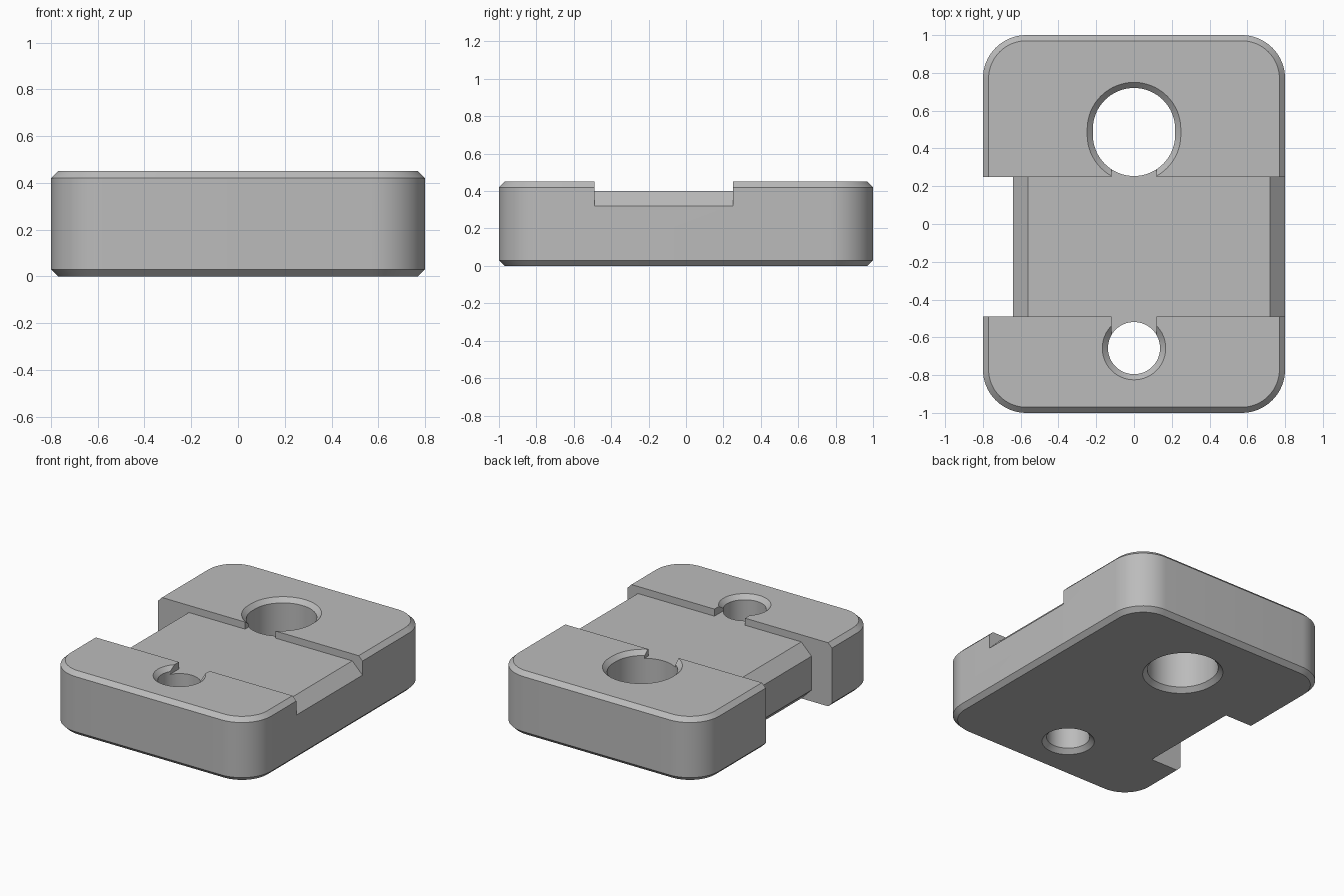
import bpy
import bmesh
import math

cube = bpy.data.objects.get("Cube")
if cube:
    bpy.data.objects.remove(cube, do_unlink=True)

HEIGHT, BEVEL = 0.45, 0.03
CORNER, STEPS = 0.23, 16
CHANNEL_FRONT, CHANNEL_BACK, FLOOR = -0.49, 0.25, 0.40

grey = bpy.data.materials.new("plain grey")
grey.use_nodes = True
colour = (0.5, 0.5, 0.5, 1)
grey.diffuse_color = colour
grey.node_tree.nodes["Principled BSDF"].inputs["Base Color"].default_value = colour


def loft(name, rings):
    """Solid made by joining closed rings of points, capped at both ends."""
    bm = bmesh.new()
    loops = [[bm.verts.new(p) for p in ring] for ring in rings]
    n = len(loops[0])
    for low, high in zip(loops, loops[1:]):
        for i in range(n):
            j = (i + 1) % n
            bm.faces.new((low[i], low[j], high[j], high[i]))
    bm.faces.new(loops[0])
    bm.faces.new(loops[-1])
    bmesh.ops.remove_doubles(bm, verts=bm.verts, dist=1e-5)
    bmesh.ops.recalc_face_normals(bm, faces=bm.faces)
    mesh = bpy.data.meshes.new(name)
    bm.to_mesh(mesh)
    bm.free()
    mesh.materials.append(grey)
    obj = bpy.data.objects.new(name, mesh)
    bpy.context.collection.objects.link(obj)
    return obj


def rounded(half_x, half_y, radius, z, y=0.0):
    """Ring: a rectangle of corner centres grown by the radius."""
    ring = []
    for k, (sx, sy) in enumerate(((1, 1), (-1, 1), (-1, -1), (1, -1))):
        for s in range(STEPS + 1):
            a = math.pi / 2 * (k + s / STEPS)
            ring.append((sx * half_x + radius * math.cos(a),
                         y + sy * half_y + radius * math.sin(a), z))
    return ring


def carve(target, cutter):
    cutter.hide_render = True
    mod = target.modifiers.new("carve", 'BOOLEAN')
    mod.operation, mod.solver, mod.object = 'DIFFERENCE', 'EXACT', cutter
    bpy.context.view_layer.objects.active = target
    bpy.ops.object.modifier_apply(modifier=mod.name)
    bpy.data.objects.remove(cutter, do_unlink=True)


# Rounded block with bevelled top and bottom rims
block = loft("clamp_block", [
    rounded(0.8 - CORNER, 1 - CORNER, CORNER - inset, z)
    for z, inset in ((0, BEVEL), (BEVEL, 0), (HEIGHT - BEVEL, 0), (HEIGHT, BEVEL))])

# Cross channel with sloped edges, and the notch through one side
profile = [(-0.9, -0.1), (-0.46, -0.1), (-0.64, 0.08), (-0.64, 0.32),
           (-0.56, FLOOR), (0.72, FLOOR), (0.9, 0.22), (0.9, 0.6), (-0.9, 0.6)]
carve(block, loft("channel_cutter", [
    [(x, y, z) for x, z in profile] for y in (CHANNEL_FRONT, CHANNEL_BACK)]))

# Shallow slot joining the channel to both holes
slot = [(-0.12, -0.65), (0.12, -0.65), (0.12, 0.48), (-0.12, 0.48)]
carve(block, loft("slot_cutter", [
    [(x, y, z) for x, y in slot] for z in (FLOOR, 0.6)]))

# Countersunk through holes: centre, radius, half the straight length
for y, radius, stretch in ((0.487, 0.218, 0.015), (-0.657, 0.138, 0)):
    over = 0.02
    carve(block, loft("hole_cutter", [
        rounded(0, stretch, radius + grow, z, y)
        for z, grow in ((-over, BEVEL + over), (BEVEL, 0),
                        (HEIGHT - BEVEL, 0), (HEIGHT + over, BEVEL + over))]))

# Smooth the curved walls, keep edges sharp
bpy.ops.object.select_all(action='DESELECT')
block.select_set(True)
bpy.context.view_layer.objects.active = block
bpy.ops.object.shade_smooth_by_angle(angle=math.radians(25))
